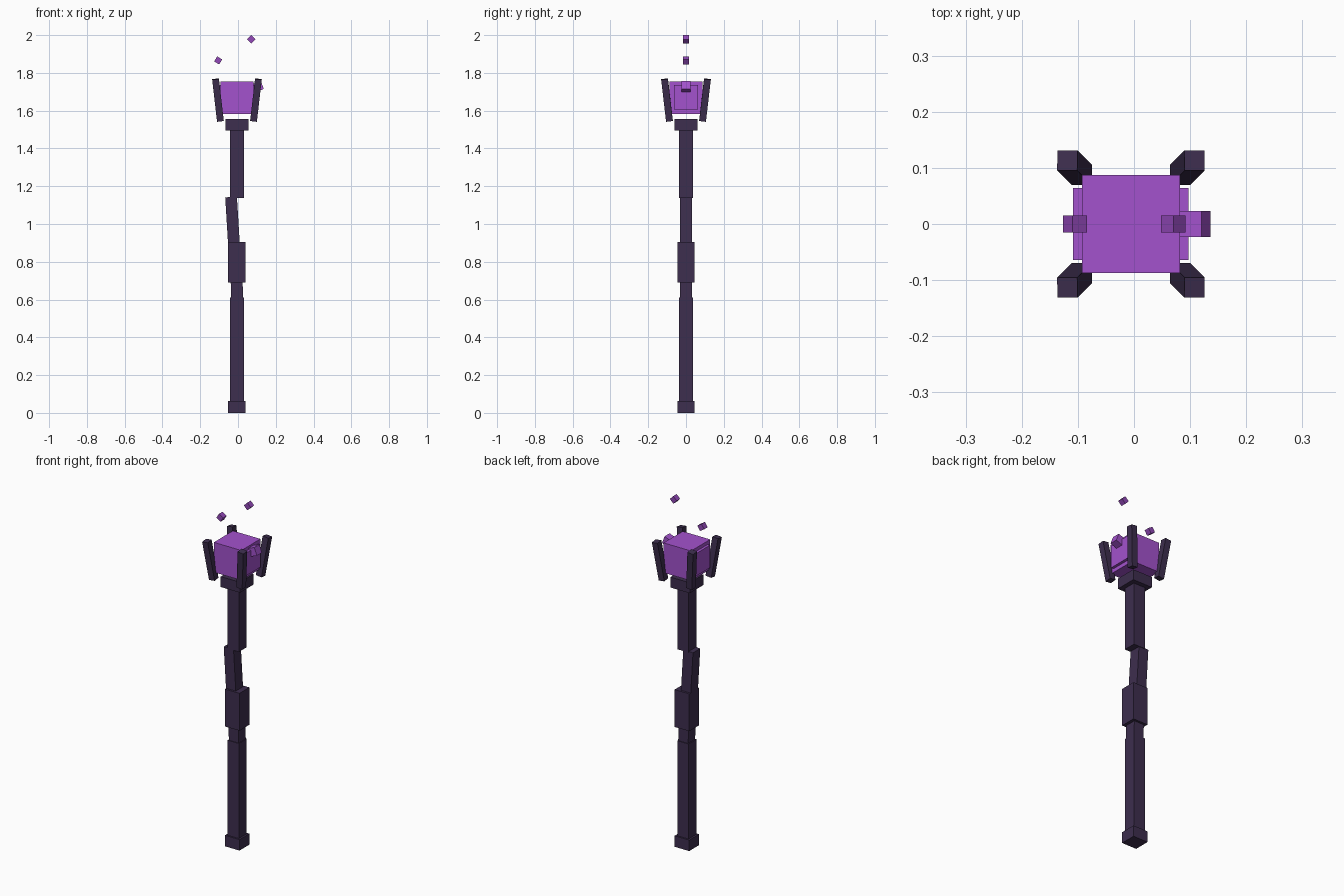
import bpy
from math import radians, atan2
from mathutils import Matrix, Euler

if "Cube" in bpy.data.objects:
    bpy.data.objects.remove(bpy.data.objects["Cube"])


def srgb(r, g, b):
    lin = [((v / 255 + 0.055) / 1.055) ** 2.4 for v in (r, g, b)]
    return (*lin, 1.0)


def material(name, colour):
    m = bpy.data.materials.new(name)
    m.diffuse_color = colour
    m.use_nodes = True
    m.node_tree.nodes["Principled BSDF"].inputs["Base Color"].default_value = m.diffuse_color
    return m


WOOD = material("dark purple wood", srgb(61, 46, 78))
CRYSTAL = material("violet crystal", srgb(163, 82, 205))
SHARD = material("deep violet shard", srgb(146, 72, 184))


def box(name, centre, size, mat, rot=(0, 0, 0)):
    """Box with the transform baked into its mesh."""
    bpy.ops.mesh.primitive_cube_add(size=1)
    ob = bpy.context.object
    ob.name = name
    ob.data.transform(Matrix.LocRotScale(centre, Euler(rot), size))
    ob.data.materials.append(mat)
    return ob


CX = -0.0055  # axis of the staff


def section(name, z0, z1, width, depth, x=CX, tilt=0):
    box(name, (x, 0, (z0 + z1) / 2), (width, depth, z1 - z0), WOOD,
        (0, radians(tilt), 0))


# Handle, from the foot up
section("foot_cap", 0, 0.063, 0.093, 0.09)
section("lower_shaft", 0.05, 0.61, 0.072, 0.072)
section("lower_joint", 0.59, 0.70, 0.063, 0.064, tilt=-2)
section("grip_block", 0.69, 0.905, 0.093, 0.09)
section("bent_shaft", 0.89, 1.143, 0.062, 0.066, x=-0.029, tilt=-3.5)
section("upper_shaft", 1.137, 1.50, 0.072, 0.072)
section("collar", 1.495, 1.555, 0.123, 0.123)

# Crystal head with raised panels on its left and right faces
box("crystal", (CX, 0, 1.669), (0.175, 0.174, 0.172), CRYSTAL)
for side, label in ((-1, "left"), (1, "right")):
    box(label + "_crystal_panel", (CX + side * 0.094, 0, 1.67),
        (0.018, 0.128, 0.13), CRYSTAL)

# Four prongs leaning outwards around the crystal
lean = atan2(0.026, 0.225)
for sx in (-1, 1):
    for sy in (-1, 1):
        box("prong", (CX + sx * 0.1005, sy * 0.1005, 1.656),
            (0.036, 0.036, 0.225), WOOD, (-sy * lean, sx * lean, 0))

# Attached and floating shards
box("side_shard", (0.107, 0, 1.728), (0.046,) * 3, CRYSTAL, (0, radians(-21), 0))
box("left_shard", (-0.105, 0, 1.866), (0.031,) * 3, SHARD, (0, radians(32), 0))
box("top_shard", (0.07, 0, 1.978), (0.031,) * 3, SHARD, (0, radians(-44), 0))
